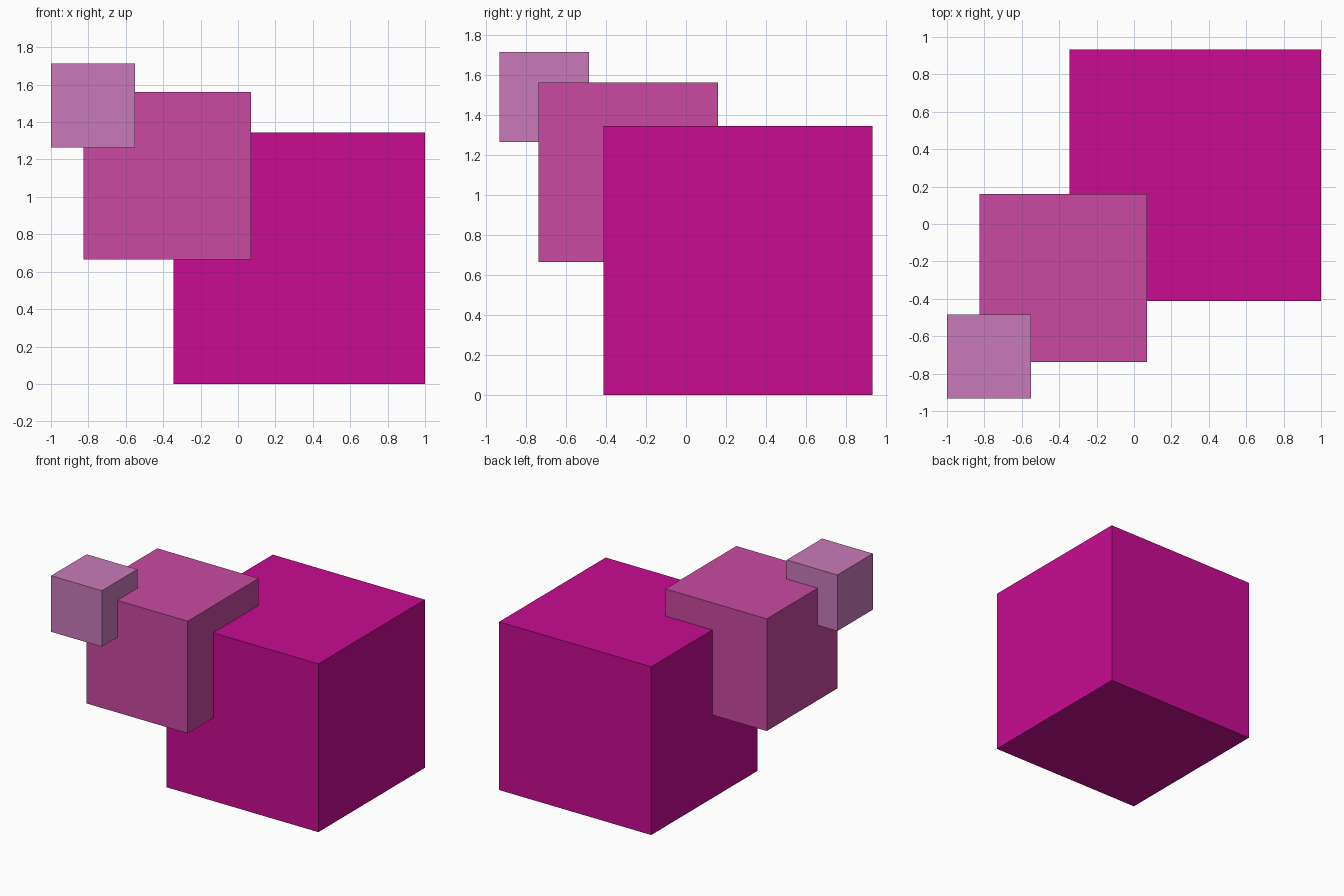
import bpy

if "Cube" in bpy.data.objects:
    bpy.data.objects.remove(bpy.data.objects["Cube"])


def srgb_to_linear(c):
    return c / 12.92 if c <= 0.04045 else ((c + 0.055) / 1.055) ** 2.4


def add_cube(name, size, low_corner, rgb):
    """Axis-aligned cube placed by its minimum corner, with its own colour."""
    centre = [c + size / 2 for c in low_corner]
    bpy.ops.mesh.primitive_cube_add(size=size, location=centre)
    cube = bpy.context.object
    cube.name = name
    mat = bpy.data.materials.new(name + "_colour")
    mat.diffuse_color = [srgb_to_linear(v / 255) for v in rgb] + [1.0]
    mat.use_nodes = True
    mat.node_tree.nodes["Principled BSDF"].inputs["Base Color"].default_value = mat.diffuse_color
    cube.data.materials.append(mat)
    return cube


# Cube edges run in the ratio 3 : 2 : 1
UNIT = 0.4483

# Large base cube standing on the ground
add_cube("large_cube", 3 * UNIT, (-0.345, -0.413, 0.0), (200, 12, 145))

# Medium cube sunk into the upper front left corner of the large one
add_cube("medium_cube", 2 * UNIT, (-0.826, -0.737, 0.665), (200, 74, 160))

# Small cube sunk into the upper front left corner of the medium one
add_cube("small_cube", UNIT, (-1.0, -0.932, 1.265), (200, 122, 186))
